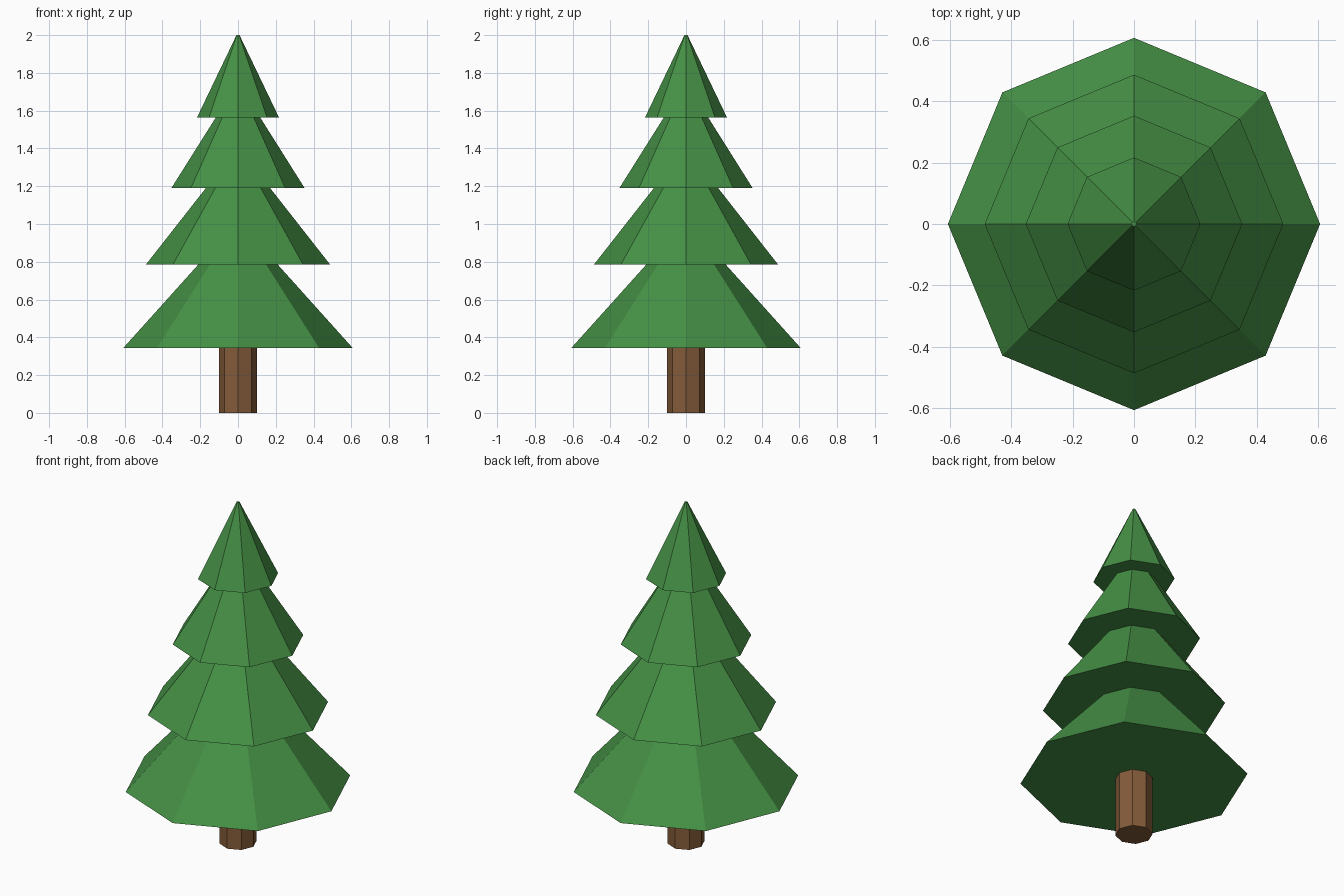
import bpy

if "Cube" in bpy.data.objects:
    bpy.data.objects.remove(bpy.data.objects["Cube"])

SIDES = 8


def material(name, color):
    mat = bpy.data.materials.new(name)
    mat.diffuse_color = (*color, 1.0)
    mat.use_nodes = True
    mat.node_tree.nodes["Principled BSDF"].inputs["Base Color"].default_value = mat.diffuse_color
    return mat


def frustum(name, z0, z1, r0, r1, mat):
    """Eight-sided tapered solid with a corner on each axis."""
    bpy.ops.mesh.primitive_cone_add(vertices=SIDES, radius1=r0, radius2=r1,
                                    depth=z1 - z0, location=(0, 0, (z0 + z1) / 2))
    obj = bpy.context.object
    obj.name = name
    obj.data.materials.append(mat)
    return obj


leaf_green = material("leaf green", (0.06, 0.28, 0.06))
bark_brown = material("bark brown", (0.23, 0.105, 0.042))

# Trunk, its top just inside the lowest tier
frustum("trunk", 0.0, 0.40, 0.10, 0.10, bark_brown)

# Foliage tiers: bottom z, top z, bottom radius, top radius
# (each top is tucked inside the tier above)
tiers = [
    (0.344, 0.90, 0.607, 0.107),
    (0.786, 1.29, 0.487, 0.092),
    (1.190, 1.66, 0.353, 0.057),
    (1.564, 2.00, 0.217, 0.008),
]
for i, (z0, z1, r0, r1) in enumerate(tiers, 1):
    frustum(f"foliage_tier_{i}", z0, z1, r0, r1, leaf_green)
